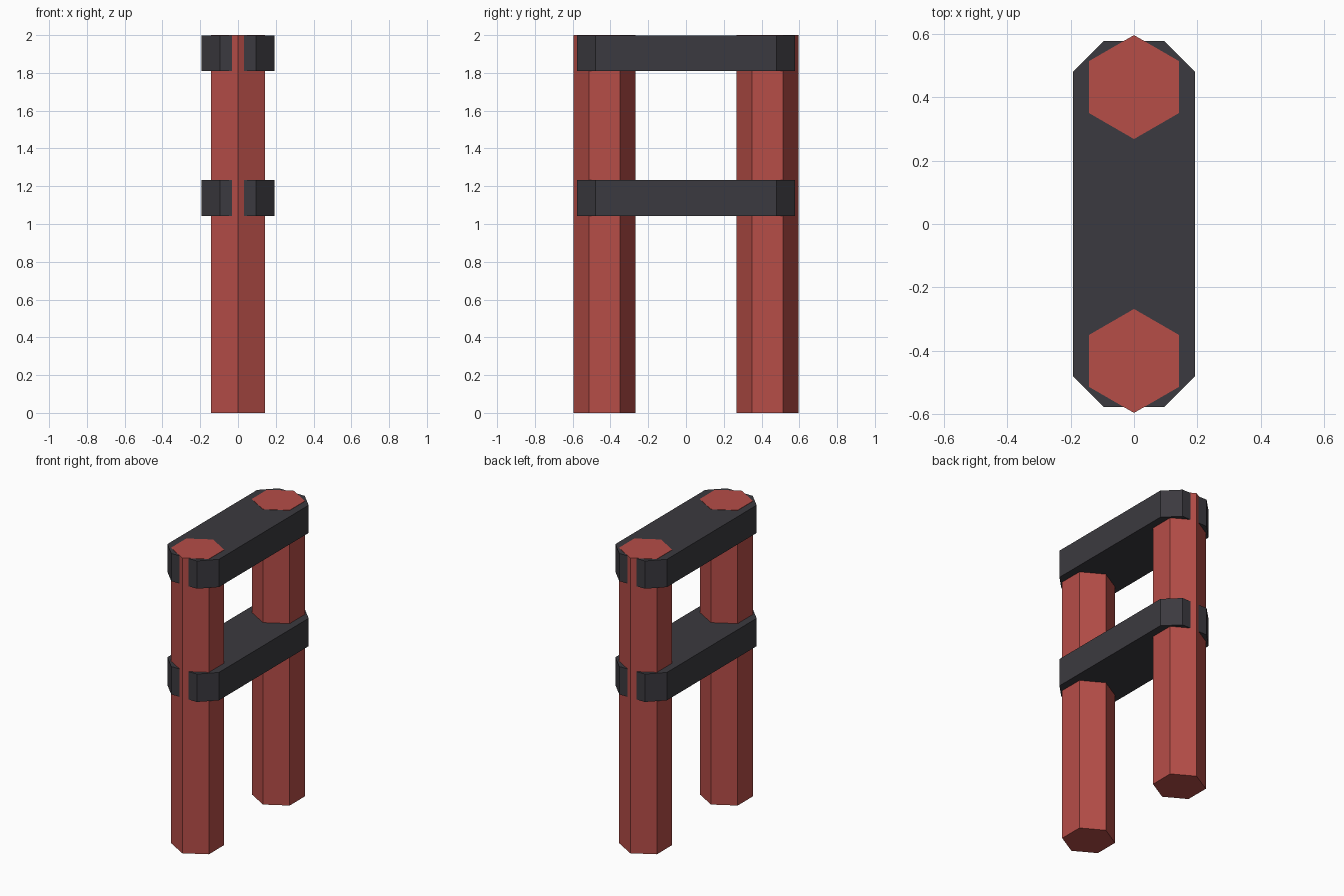
import bpy, bmesh, math

if "Cube" in bpy.data.objects:
    bpy.data.objects.remove(bpy.data.objects["Cube"])


def material(name, rgb):
    m = bpy.data.materials.new(name)
    m.diffuse_color = (*rgb, 1.0)
    m.use_nodes = True
    m.node_tree.nodes["Principled BSDF"].inputs["Base Color"].default_value = m.diffuse_color
    return m


red = material("brick red", (0.468, 0.075, 0.064))
charcoal = material("charcoal", (0.044, 0.042, 0.050))


def prism(name, outline, z0, z1, mat):
    """Extrude a flat outline from z0 to z1."""
    bm = bmesh.new()
    face = bm.faces.new([bm.verts.new((x, y, z0)) for x, y in outline])
    ext = bmesh.ops.extrude_face_region(bm, geom=[face])
    for v in ext["geom"]:
        if isinstance(v, bmesh.types.BMVert):
            v.co.z = z1
    bmesh.ops.recalc_face_normals(bm, faces=bm.faces)
    me = bpy.data.meshes.new(name)
    bm.to_mesh(me)
    bm.free()
    me.materials.append(mat)
    ob = bpy.data.objects.new(name, me)
    bpy.context.collection.objects.link(ob)
    return ob


# Hexagonal posts, corners pointing to the front and back
R = 0.164
for name, cy in (("front_post", -0.432), ("back_post", 0.432)):
    hexagon = [(R * math.sin(i * math.pi / 3), cy + R * math.cos(i * math.pi / 3))
               for i in range(6)]
    prism(name, hexagon, 0.0, 2.0, red)

# Rails with clipped corners; the top one sits a hair below the post ends
X, Y, C = 0.193, 0.577, 0.097
octagon = [(X, Y - C), (X - C, Y), (C - X, Y), (-X, Y - C),
           (-X, C - Y), (C - X, -Y), (X - C, -Y), (X, C - Y)]
prism("top_rail", octagon, 1.81, 1.998, charcoal)
prism("middle_rail", octagon, 1.043, 1.232, charcoal)
